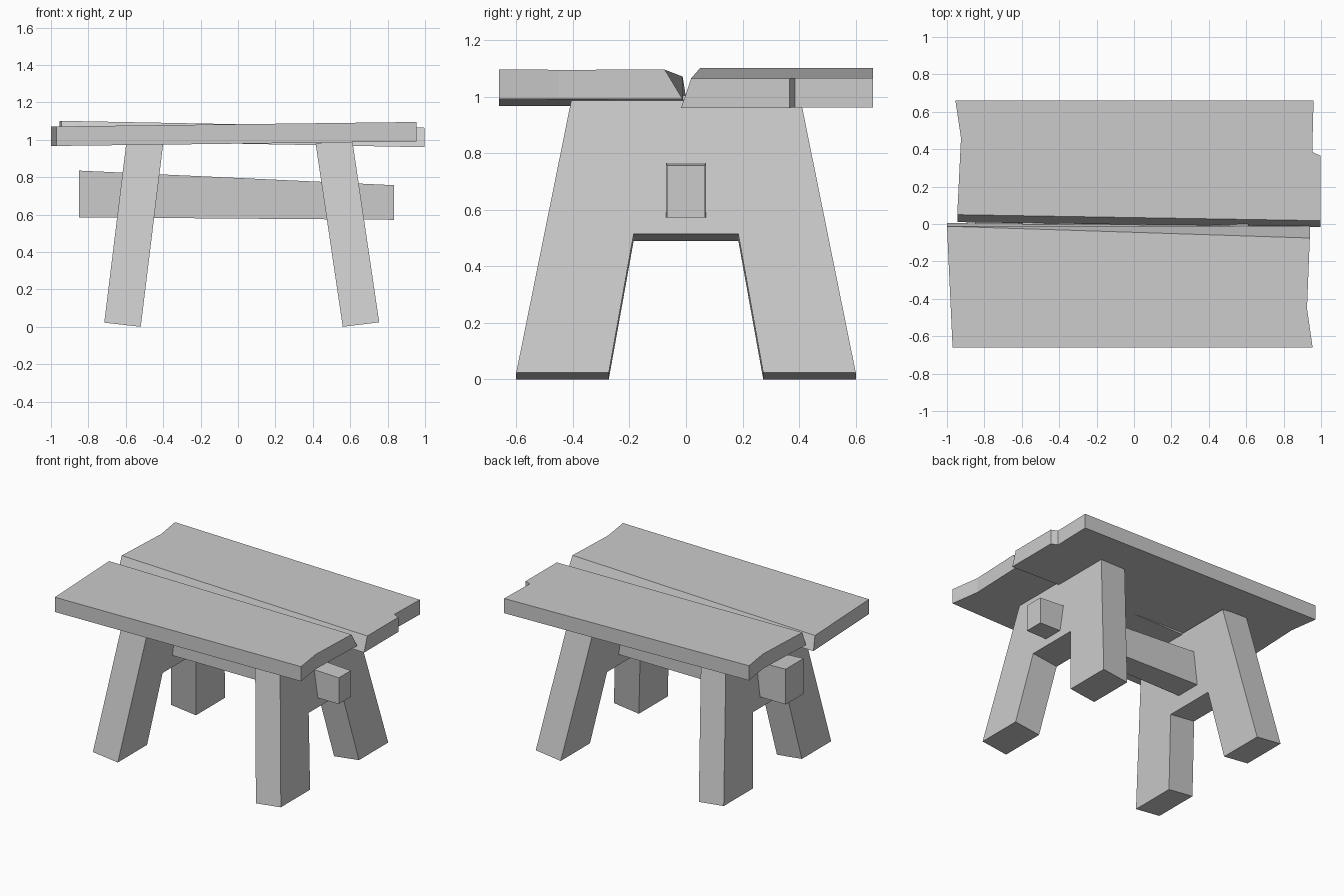
import bpy, bmesh, math

if "Cube" in bpy.data.objects:
    bpy.data.objects.remove(bpy.data.objects["Cube"])


def loft(name, lower, upper, smooth=False):
    """Solid between two matching outlines."""
    bm = bmesh.new()
    a = [bm.verts.new(p) for p in lower]
    b = [bm.verts.new(p) for p in upper]
    n = len(a)
    caps = [bm.faces.new(a), bm.faces.new(b)]
    for i in range(n):
        j = (i + 1) % n
        bm.faces.new((a[i], a[j], b[j], b[i]))
    bmesh.ops.triangulate(bm, faces=[f for f in caps if n > 4])
    bmesh.ops.recalc_face_normals(bm, faces=bm.faces[:])
    me = bpy.data.meshes.new(name)
    bm.to_mesh(me)
    bm.free()
    ob = bpy.data.objects.new(name, me)
    bpy.context.collection.objects.link(ob)
    if smooth:
        bpy.ops.object.select_all(action='DESELECT')
        ob.select_set(True)
        bpy.context.view_layer.objects.active = ob
        bpy.ops.object.shade_smooth_by_angle(angle=math.radians(20))
    return ob


def plank(name, lower, upper, z_mid, slope, smooth=False):
    """Slightly tilted board, 0.104 thick, with a slanted inner edge."""
    def lift(pts, dz):
        return [(x, y, z_mid + slope * x + dz) for x, y in pts]
    return loft(name, lift(lower, 0), lift(upper, 0.104), smooth)


# Table top: two worn boards
front_outer = [(-0.97, -0.66), (0.955, -0.66), (0.925, -0.45)]
plank("front_plank",
      front_outer + [(0.94, -0.012), (-1.0, 0.005)],
      front_outer + [(0.94, -0.075), (-1.0, -0.012)], 0.979, 0.0125)

back_outer = [(0.96, 0.66), (-0.955, 0.66), (-0.925, 0.46)]
notch = [(0.998, 0.365), (0.953, 0.385)]
plank("back_plank",
      back_outer + [(-0.945, 0.01), (0.998, -0.017)] + notch,
      back_outer + [(-0.945, 0.05), (0.998, 0.018)] + notch, 0.979, -0.019, True)


# Legs: notched trapezoid slabs leaning inwards (y, height)
half = [(0.185, 0.49), (0.273, 0.0), (0.6, 0.0), (0.402, 0.98)]
profile = half + [(-y, h) for y, h in reversed(half)]


def leg(name, foot_x, top_x, off_x, off_z):
    inner = [(foot_x + (top_x - foot_x) * h / 0.98, y, h) for y, h in profile]
    outer = [(x + off_x, y, z + off_z) for x, y, z in inner]
    loft(name, inner, outer)


leg("left_leg", -0.52, -0.40, -0.195, 0.022)
leg("right_leg", 0.56, 0.415, 0.195, 0.024)


# Stretcher: tapered beam through both legs
def section(x, w, z0, z1):
    return [(x, -w, z0), (x, w, z0), (x, w, z1), (x, -w, z1)]


loft("stretcher_beam", section(-0.85, 0.1, 0.585, 0.835),
     section(0.835, 0.067, 0.572, 0.757))
